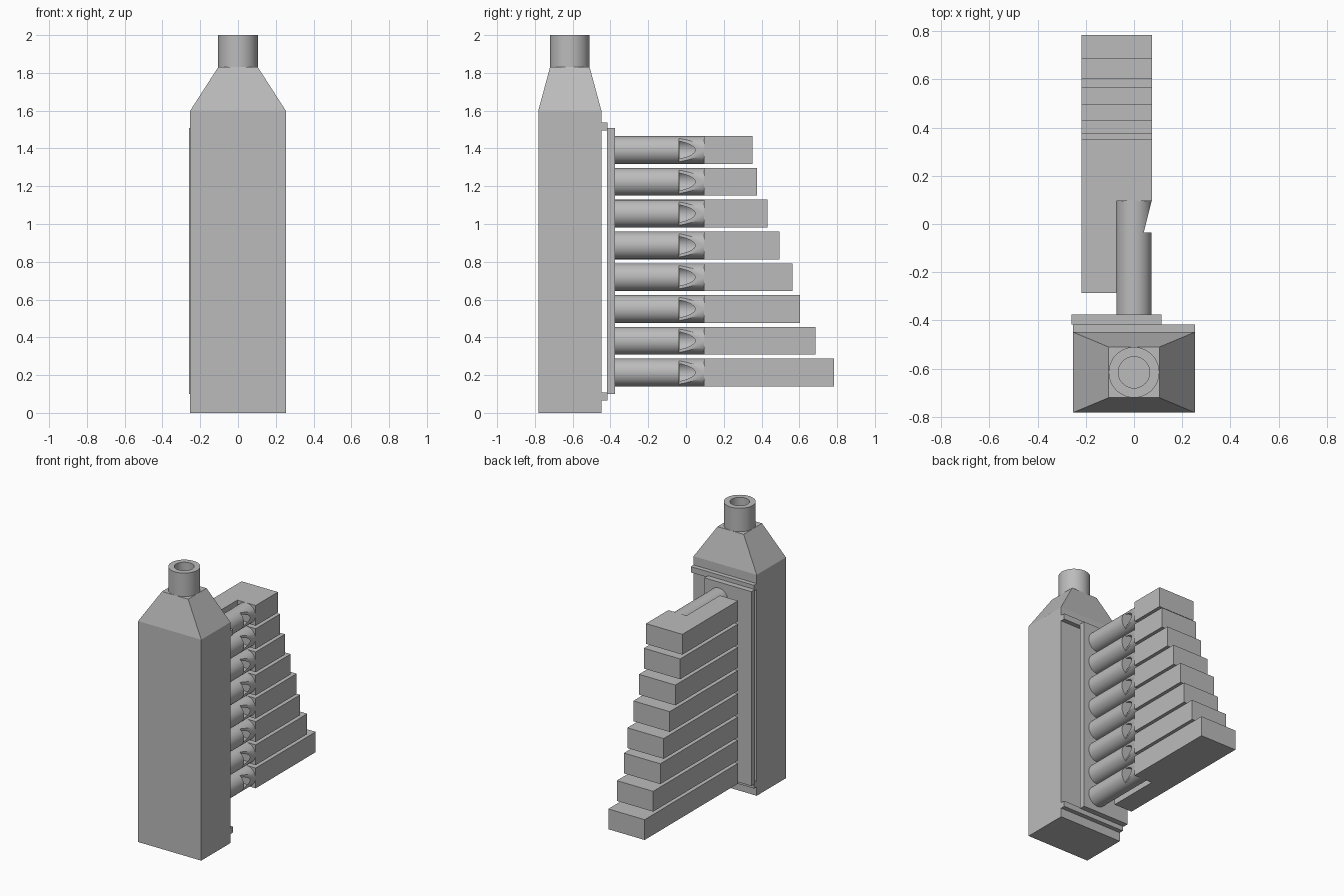
import bpy, bmesh, math
from mathutils import Matrix, Vector

if "Cube" in bpy.data.objects:
    bpy.data.objects.remove(bpy.data.objects["Cube"])

grey = bpy.data.materials.new("plain grey")
grey.diffuse_color = (0.5, 0.5, 0.5, 1)
grey.use_nodes = True
grey.node_tree.nodes["Principled BSDF"].inputs["Base Color"].default_value = grey.diffuse_color


def finish(name, bm):
    bmesh.ops.recalc_face_normals(bm, faces=bm.faces)
    me = bpy.data.meshes.new(name)
    bm.to_mesh(me)
    bm.free()
    me.materials.append(grey)
    ob = bpy.data.objects.new(name, me)
    bpy.context.collection.objects.link(ob)
    return ob


def prism(name, outline, z0, z1):
    """Extrude an (x, y) outline upward."""
    bm = bmesh.new()
    face = bm.faces.new([bm.verts.new((x, y, z0)) for x, y in outline])
    top = bmesh.ops.extrude_face_region(bm, geom=[face])["geom"]
    bmesh.ops.translate(bm, vec=(0, 0, z1 - z0),
                        verts=[v for v in top if isinstance(v, bmesh.types.BMVert)])
    return finish(name, bm)


def box(name, x0, x1, y0, y1, z0, z1):
    return prism(name, [(x0, y0), (x1, y0), (x1, y1), (x0, y1)], z0, z1)


def cylinder_y(name, r, y0, y1, z):
    bm = bmesh.new()
    m = Matrix.Translation((0, (y0 + y1) / 2, z)) @ Matrix.Rotation(math.pi / 2, 4, 'X')
    bmesh.ops.create_cone(bm, cap_ends=True, segments=48, radius1=r, radius2=r,
                          depth=y1 - y0, matrix=m)
    return finish(name, bm)


def select(ob):
    bpy.ops.object.select_all(action='DESELECT')
    ob.select_set(True)
    bpy.context.view_layer.objects.active = ob


def smooth(ob):
    select(ob)
    bpy.ops.object.shade_smooth_by_angle(angle=math.radians(30))


def cut(ob, cutter):
    mod = ob.modifiers.new("cut", 'BOOLEAN')
    mod.operation = 'DIFFERENCE'
    mod.solver = 'EXACT'
    mod.object = cutter
    select(ob)
    bpy.ops.object.modifier_apply(modifier=mod.name)
    bpy.data.objects.remove(cutter)


CY = -0.615          # centre of the bottle-shaped chest in y

# Chest: rectangular body with tapered shoulders
bm = bmesh.new()
rings = []
for hx, hy, z in [(0.253, 0.167, 0), (0.253, 0.167, 1.6), (0.105, 0.105, 1.83)]:
    rings.append([bm.verts.new((sx * hx, CY + sy * hy, z))
                  for sx, sy in [(-1, -1), (1, -1), (1, 1), (-1, 1)]])
bm.faces.new(rings[0])
bm.faces.new(rings[2])
for a, b in zip(rings, rings[1:]):
    for i in range(4):
        j = (i + 1) % 4
        bm.faces.new([a[i], a[j], b[j], b[i]])
finish("chest", bm)

# Neck: round tube with a blind bore
bm = bmesh.new()
profile = [(0, 1.84), (0.065, 1.84), (0.065, 2.0), (0.105, 2.0), (0.105, 1.83)]
vs = [bm.verts.new((r, CY, z)) for r, z in profile]
es = [bm.edges.new(p) for p in zip(vs, vs[1:])]
bmesh.ops.spin(bm, geom=vs + es, cent=(0, CY, 0), axis=(0, 0, 1),
               angle=2 * math.pi, steps=48)
bmesh.ops.remove_doubles(bm, verts=bm.verts, dist=1e-5)
smooth(finish("neck", bm))

# Rails holding the plate away from the chest
box("upper_rail", -0.253, 0.253, -0.448, -0.416, 1.495, 1.537)
box("lower_rail", -0.253, 0.253, -0.448, -0.416, 0.065, 0.107)

# Mounting plate
box("mounting_plate", -0.26, 0.115, -0.417, -0.376, 0.1, 1.508)

# One pipe with a sloped mouth opening into its bore
R, Z0, STEP = 0.0735, 0.214, 0.1682
pipe = cylinder_y("pipe", R, -0.376, 0.096, 0)
cut(pipe, prism("mouth_cutter", [(0.04, -0.036), (0.2, -0.036), (0.2, 0.096), (0.0735, 0.096)],
                -0.2, 0.2))
cut(pipe, cylinder_y("bore_cutter", 0.0615, -0.035, 0.09, 0))
smooth(pipe)

# Eight pipes, each with a folded box resonator
ends = [0.783, 0.686, 0.604, 0.565, 0.496, 0.432, 0.377, 0.351]
for i, end in enumerate(ends):
    z = Z0 + i * STEP
    if i:
        ob = pipe.copy()
        bpy.context.collection.objects.link(ob)
    else:
        ob = pipe
    ob.name = f"pipe_{i + 1}"
    ob.location = Vector((0, 0, z))
    prism(f"resonator_{i + 1}",
          [(-0.217, -0.285), (-0.072, -0.285), (-0.072, 0.096), (0.0745, 0.096),
           (0.0745, end), (-0.217, end)], z - R, z + R)
